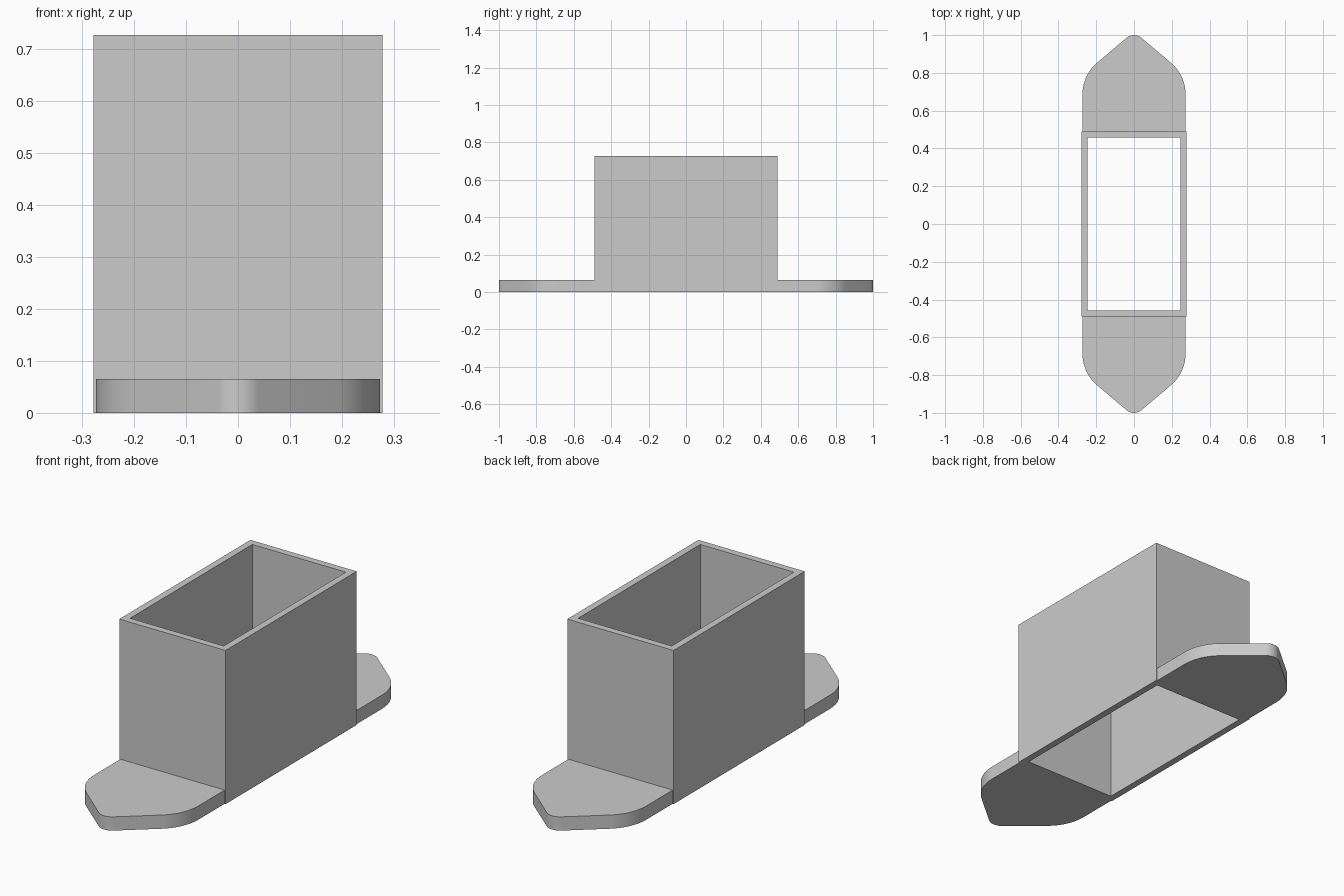
import bpy
import bmesh
from math import cos, sin, radians

cube = bpy.data.objects.get("Cube")
if cube:
    bpy.data.objects.remove(cube, do_unlink=True)

grey = bpy.data.materials.new("light grey")
grey.use_nodes = True
colour = (0.6, 0.6, 0.6, 1)
grey.diffuse_color = colour
grey.node_tree.nodes["Principled BSDF"].inputs["Base Color"].default_value = colour

HALF_X, HALF_Y, HEIGHT, WALL = 0.278, 0.49, 0.727, 0.033


def finish(bm, name):
    bmesh.ops.recalc_face_normals(bm, faces=bm.faces)
    mesh = bpy.data.meshes.new(name)
    bm.to_mesh(mesh)
    bm.free()
    mesh.materials.append(grey)
    obj = bpy.data.objects.new(name, mesh)
    bpy.context.collection.objects.link(obj)
    return obj


def rectangle(bm, x, y, z):
    return [bm.verts.new((sx * x, sy * y, z))
            for sx, sy in ((-1, -1), (1, -1), (1, 1), (-1, 1))]


# Rectangular sleeve, open at the top and bottom
bm = bmesh.new()
loops = [rectangle(bm, HALF_X, HALF_Y, 0),
         rectangle(bm, HALF_X, HALF_Y, HEIGHT),
         rectangle(bm, HALF_X - WALL, HALF_Y - WALL, HEIGHT),
         rectangle(bm, HALF_X - WALL, HALF_Y - WALL, 0)]
for i, a in enumerate(loops):
    b = loops[(i + 1) % 4]
    for j in range(4):
        k = (j + 1) % 4
        bm.faces.new((a[j], a[k], b[k], b[j]))
finish(bm, "sleeve")


def arc(cx, cy, r, start, end, steps):
    angles = [radians(start + (end - start) * i / steps) for i in range(steps + 1)]
    return [(cx + r * cos(a), cy + r * sin(a)) for a in angles]


# Half outline of a foot: rounded shoulder, straight taper, rounded tip
FOOT_X, FOOT_H, SHOULDER, TIP = 0.273, 0.065, 0.22, 0.06
half = [(FOOT_X, HALF_Y)]
half += arc(FOOT_X - SHOULDER, 0.686, SHOULDER, 0, 50, 16)
half += arc(0, 1 - TIP, TIP, 50, 90, 8)
outline = half + [(-x, y) for x, y in reversed(half[:-1])]


def foot(name, side):
    bm = bmesh.new()
    base = bm.faces.new([bm.verts.new((x, side * y, 0)) for x, y in outline])
    top = bmesh.ops.extrude_face_region(bm, geom=[base], use_keep_orig=True)["geom"]
    verts = [v for v in top if isinstance(v, bmesh.types.BMVert)]
    bmesh.ops.translate(bm, verts=verts, vec=(0, 0, FOOT_H))
    obj = finish(bm, name)
    bpy.ops.object.select_all(action="DESELECT")
    obj.select_set(True)
    bpy.context.view_layer.objects.active = obj
    bpy.ops.object.shade_smooth_by_angle(angle=radians(30))


foot("front_foot", -1)
foot("back_foot", 1)
